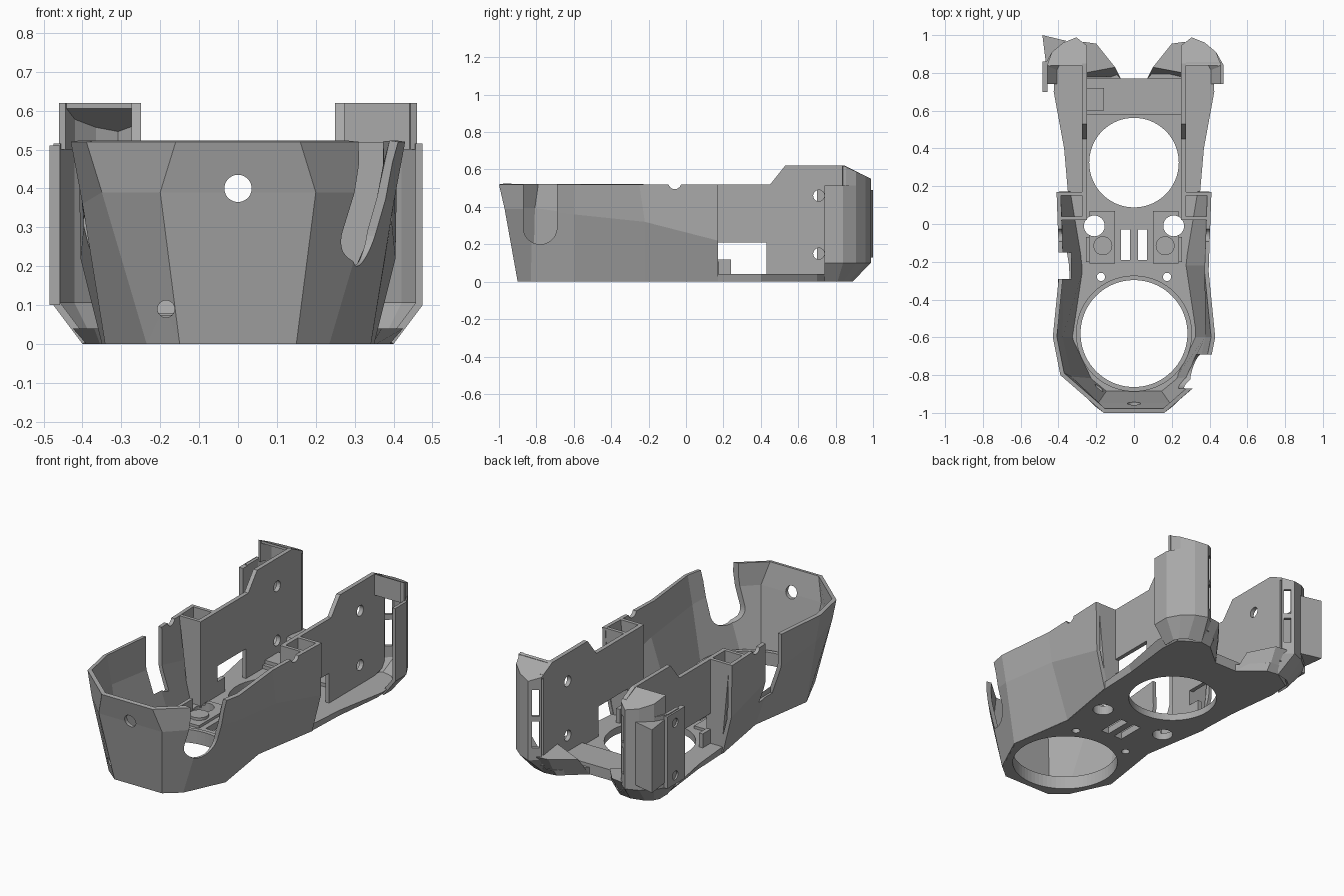
import bpy, bmesh, math
from mathutils import Matrix

if "Cube" in bpy.data.objects:
    bpy.data.objects.remove(bpy.data.objects["Cube"])

grey = bpy.data.materials.new("plain grey")
grey.use_nodes = True
grey.diffuse_color = (0.4, 0.4, 0.4, 1)
grey.node_tree.nodes["Principled BSDF"].inputs["Base Color"].default_value = (0.4, 0.4, 0.4, 1)


def finish(name, bm, fix=True):
    if fix:
        bmesh.ops.recalc_face_normals(bm, faces=bm.faces)
    mesh = bpy.data.meshes.new(name)
    bm.to_mesh(mesh)
    bm.free()
    mesh.materials.append(grey)
    ob = bpy.data.objects.new(name, mesh)
    bpy.context.collection.objects.link(ob)
    return ob


def apply_mod(ob, kind, **settings):
    mod = ob.modifiers.new(kind, kind)
    for key, value in settings.items():
        setattr(mod, key, value)
    bpy.context.view_layer.objects.active = ob
    bpy.ops.object.modifier_apply(modifier=mod.name)


def cut(ob, *cutters):
    for c in cutters:
        apply_mod(ob, "BOOLEAN", object=c, operation="DIFFERENCE", solver="EXACT")
        bpy.data.objects.remove(c)


def loft(name, low, high):
    """Solid between two matching rings of 3D points."""
    bm = bmesh.new()
    a = [bm.verts.new(p) for p in low]
    b = [bm.verts.new(p) for p in high]
    for i in range(len(a)):
        j = (i + 1) % len(a)
        bm.faces.new((a[i], a[j], b[j], b[i]))
    bm.faces.new(a[::-1])
    bm.faces.new(b)
    return finish(name, bm)


def prism(name, pts, z0, z1):
    return loft(name, [(x, y, z0) for x, y in pts], [(x, y, z1) for x, y in pts])


def box(name, x0, x1, y0, y1, z0, z1):
    return prism(name, [(x0, y0), (x1, y0), (x1, y1), (x0, y1)], z0, z1)


def rod(name, centre, r, depth, axis="Z", segs=48):
    bm = bmesh.new()
    turn = {"X": Matrix.Rotation(math.pi / 2, 4, "Y"),
            "Y": Matrix.Rotation(math.pi / 2, 4, "X"), "Z": Matrix()}[axis]
    bmesh.ops.create_cone(bm, cap_ends=True, segments=segs, radius1=r, radius2=r,
                          depth=depth, matrix=Matrix.Translation(centre) @ turn)
    return finish(name, bm)


def shell(name, levels, thick):
    """Open wall through rows of points, thickened inwards."""
    bm = bmesh.new()
    rows = [[bm.verts.new(p) for p in row] for row in levels]
    for lo, hi in zip(rows, rows[1:]):
        for i in range(len(lo) - 1):
            bm.faces.new((lo[i], lo[i + 1], hi[i + 1], hi[i]))
    ob = finish(name, bm, fix=False)
    apply_mod(ob, "SOLIDIFY", thickness=thick, offset=-1, use_even_offset=True)
    return ob


def flip(pts):
    return [(-p[0], *p[1:]) for p in reversed(pts)]


# Faceted front tub
low = [(.15, -.9, 0), (.235, -.83, 0), (.342, -.6, 0), (.285, -.22, 0), (.35, .17, 0)]
mid = [(.2, -.97, .39), (.35, -.82, .39), (.4, -.6, .36), (.395, -.22, .32), (.405, .17, .22)]
rim = [(.16, -1, .52), (.39, -.8, .52), (.43, -.6, .52), (.395, -.25, .52), (.41, .17, .52)]
tub = shell("front_tub_wall", [flip(r) + r for r in (low, mid, rim)], .022)
cut(tub,
    box("slot_cut", .2, .6, -.87, -.69, .29, .7),
    rod("slot_round_cut", (.4, -.78, .29), .09, .4, "X"),
    box("side_notch_cut", -.6, -.33, -.29, -.15, .17, .7),
    rod("cable_hole_cut", (0, -1, .4), .035, .4, "Y"),
    rod("small_hole_cut", (-.185, -.9, .09), .022, .3, "Y", 24),
    rod("rim_scallop_cut", (0, -.06, .53), .035, 1.2, "X", 24))

# Floor plate with flared rear and V-shaped back edge
front = [(x - .004, y + .004) for x, y, z in low[:4]]
rear = [(.346, .17), (.355, .4), (.39, .7), (.38, .82), (.27, .89), (.2, .88), (.07, .77)]
rear_top = [(.35, .17), (.37, .4), (.425, .7), (.42, .84), (.3, .92), (.2, .91), (.07, .77)]
ring = [(*p, 0) for p in front + rear]
ring_top = [(*p, .04) for p in front + rear_top]
floor = loft("floor_plate", ring + flip(ring), ring_top + flip(ring_top))
cut(floor,
    rod("front_opening_cut", (0, -.58, 0), .283, .3, segs=72),
    rod("rear_opening_cut", (0, .325, 0), .237, .3, segs=72),
    box("vent_cut", -.07, -.02, -.19, -.03, -.1, .1),
    box("vent_cut", .02, .07, -.19, -.03, -.1, .1),
    *[rod("screw_cut", (s * .21, -.01, 0), .055, .3, segs=32) for s in (-1, 1)],
    *[rod("pin_cut", (s * .175, -.28, 0), .022, .3, segs=20) for s in (-1, 1)])

# Raised collar round the front opening and step behind the rear one
collar = rod("front_collar", (0, -.58, .05), .307, .05, segs=72)
cut(collar, rod("collar_cut", (0, -.58, .05), .283, .3, segs=72))
box("rear_step", -.255, .255, .58, .77, .03, .06)
box("rear_pocket_pad", -.25, -.16, .6, .72, .05, .08)

arm_side = [(.03, .02), (.74, .02), (.93, .06), (.93, .58), (.85, .62), (.53, .62), (.45, .52), (.03, .52)]
foot = [(.4, .74), (.4, .81), (.385, .84), (.35, .87), (.27, .89), (.23, .87)]
plan = [(.475, .74), (.475, .84), (.435, .91), (.375, .96), (.305, .988), (.25, .945)]
crown = [(min(x, .46), y) for x, y in plan[1:]]


def slope(y):
    """Height of the lobe top, dropping towards the back."""
    return .62 - max(0, y - .845) * .48


for s, side in ((1, "left"), (-1, "right")):
    def m(pts):
        return pts if s > 0 else flip(pts)

    def sbox(name, x0, x1, *rest):
        return box(side + name, *sorted((s * x0, s * x1)), *rest)

    # Flat arm wall with window and screw holes
    arm = loft(side + "_arm_wall", [(s * .25, y, z) for y, z in arm_side],
               [(s * .274, y, z) for y, z in arm_side])
    cut(arm, sbox("_window_cut", .1, .4, .17, .43, .04, .21),
        *[rod("bolt_cut", (s * .26, .71, z), .03, .3, "X", 24) for z in (.15, .46)])
    sbox("_window_block", .25, .274, .17, .24, .035, .12)

    # Rear lobe: upright curved shell with two slots on its inward rear face
    levels = [[(x, y, 0) for x, y in foot], [(x, y, .1) for x, y in plan],
              [(x, y, .515) for x, y in plan]]
    lobe = shell(side + "_rear_lobe", [m(row) for row in levels], .018)
    slot = [(.32, .93), (.3, .912), (.225, .985), (.257, 1.02)]
    cut(lobe, *[prism("slot_cut", m(slot), z, z + .15) for z in (.17, .35)])

    # Upper part of the lobe and its cap, sloping down behind
    shell(side + "_lobe_crown", [m([(x, y, .5) for x, y in crown]),
                                 m([(x, y, slope(y)) for x, y in crown])], .018)
    back = [(.25, .84)] + crown
    loft(side + "_sloped_cap", m([(x, y, slope(y) - .015) for x, y in back]),
         m([(x, y, slope(y)) for x, y in back]))

    # Sloping wedge under the lobe
    loft(side + "_rear_wedge",
         m([(.07, .77, .001), (.21, .88, .001), (.27, .89, .001), (.25, .77, .001)]),
         m([(.1, .83, .1), (.2, .955, .12), (.27, .965, .12), (.26, .8, .14)]))

    # Box post joining the arm to the tub
    for y in (.02, .15):
        x0, x1 = (.325, .385) if y < .1 else (.345, .392)
        loft(side + "_cross_wall",
             m([(.25, y, .03), (x0, y, .03), (x0, y + .02, .03), (.25, y + .02, .03)]),
             m([(.25, y, .52), (x1, y, .52), (x1, y + .02, .52), (.25, y + .02, .52)]))
    sbox("_inner_rib", .235, .255, -.2, -.07, .03, .12)

    # Pads and bosses on the floor
    pad = sbox("_floor_pad", .1, .235, -.21, .07, .03, .055)
    cut(pad, rod("pad_cut", (s * .21, -.01, 0), .055, .3, segs=32))
    rod(side + "_boss", (s * .165, -.115, .055), .05, .03, segs=32)

# Closed front of the left crown
box("left_crown_front", .27, .46, .84, .855, .5, .615)

# Extra flange with screw holes on the outer corner of the right lobe
flange = box("flange_plate", -.485, -.458, .7, .86, .1, .51)
cut(flange, *[rod("flange_cut", (-.47, .79, z), .025, .2, "X", 24) for z in (.15, .45)])
prism("flange_fin", [(-.485, 1), (-.465, .84), (-.42, .9), (-.36, .97)], .13, .49)
